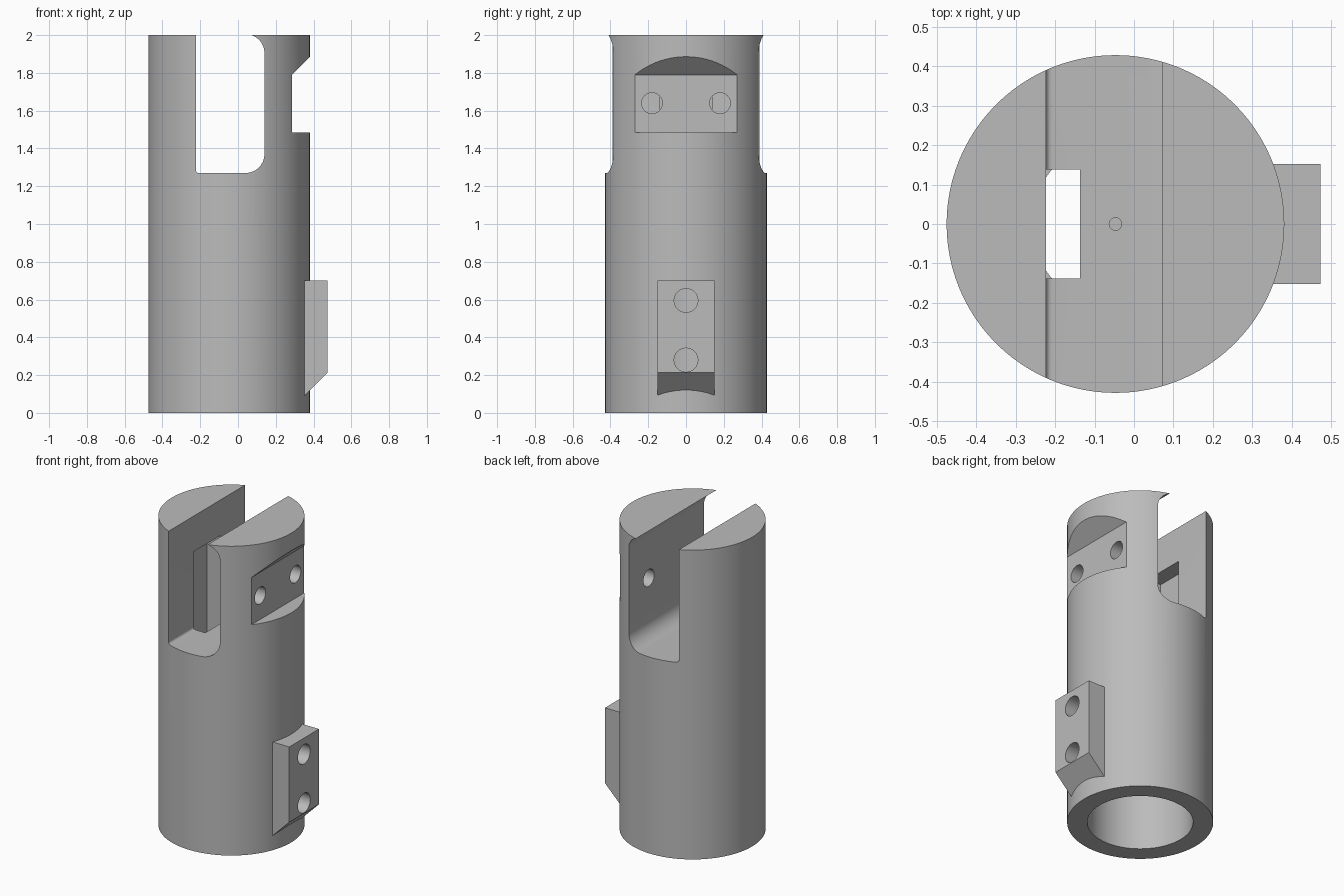
import bpy, bmesh, math
from mathutils import Matrix, Vector

old = bpy.data.objects.get("Cube")
if old:
    bpy.data.objects.remove(old)

grey = bpy.data.materials.new("plain grey")
grey.use_nodes = True
grey.diffuse_color = (0.5, 0.5, 0.5, 1)
grey.node_tree.nodes["Principled BSDF"].inputs["Base Color"].default_value = (0.5, 0.5, 0.5, 1)

AXIS_X = -0.047   # tube centre line


def make(name, bm):
    bmesh.ops.recalc_face_normals(bm, faces=bm.faces)
    mesh = bpy.data.meshes.new(name)
    bm.to_mesh(mesh)
    bm.free()
    mesh.materials.append(grey)
    ob = bpy.data.objects.new(name, mesh)
    bpy.context.collection.objects.link(ob)
    return ob


def cylinder(name, radius, start, end, segments=48):
    start, end = Vector(start), Vector(end)
    d = end - start
    turn = d.to_track_quat('Z', 'Y').to_matrix().to_4x4()
    bm = bmesh.new()
    bmesh.ops.create_cone(bm, cap_ends=True, segments=segments, radius1=radius,
                          radius2=radius, depth=d.length,
                          matrix=Matrix.Translation((start + end) / 2) @ turn)
    return make(name, bm)


def prism(name, profile, half_width):
    """Extrude an x-z profile symmetrically along y."""
    bm = bmesh.new()
    face = bm.faces.new([bm.verts.new((x, -half_width, z)) for x, z in profile])
    new = bmesh.ops.extrude_face_region(bm, geom=[face])["geom"]
    bmesh.ops.translate(bm, vec=(0, 2 * half_width, 0),
                        verts=[v for v in new if isinstance(v, bmesh.types.BMVert)])
    return make(name, bm)


def arc(cx, cz, r, a0, a1, steps=10):
    angles = [math.radians(a0 + (a1 - a0) * i / steps) for i in range(steps + 1)]
    return [(cx + r * math.cos(a), cz + r * math.sin(a)) for a in angles]


def combine(target, tool, operation):
    """Apply a boolean and discard the tool."""
    mod = target.modifiers.new("boolean", 'BOOLEAN')
    mod.operation, mod.object, mod.solver = operation, tool, 'EXACT'
    bpy.context.view_layer.update()
    graph = bpy.context.evaluated_depsgraph_get()
    mesh = bpy.data.meshes.new_from_object(target.evaluated_get(graph))
    target.modifiers.clear()
    target.data = mesh
    bpy.data.objects.remove(tool)


# Tube and the mounting block on its side
body = cylinder("tube_body", 0.428, (AXIS_X, 0, 0), (AXIS_X, 0, 2), 96)
block = prism("mounting_block", [(0.3, 0.04), (0.473, 0.213), (0.473, 0.7), (0.3, 0.7)], 0.152)
combine(body, block, 'UNION')

# Open slot across the top, rounded on its +x side
slot = (arc(-0.208, 1.285, 0.015, 180, 270, 4) + arc(0.04, 1.37, 0.1, 270, 360)
        + arc(0.04, 1.905, 0.1, 0, 72) + [(0.07, 2.1), (-0.223, 2.1)])

cutters = [
    prism("slot_cutter", slot, 0.6),
    # Pocket in the slot wall, opening down through the slot floor
    prism("pocket_cutter", [(-0.32, 1.0), (-0.137, 1.0), (-0.137, 1.5), (-0.2, 1.77), (-0.32, 1.77)], 0.138),
    # Flat recess with a sloped upper edge
    prism("recess_cutter", [(0.285, 1.485), (0.6, 1.485), (0.6, 2.105), (0.285, 1.79)], 0.5),
    # Stepped bore from below
    cylinder("bore_cutter", 0.31, (AXIS_X, 0, -0.1), (AXIS_X, 0, 0.9), 64),
    cylinder("upper_bore_cutter", 0.212, (AXIS_X, 0, 0.8), (AXIS_X, 0, 1.06), 64),
    # Small blind centre hole in the slot floor
    cylinder("centre_hole_cutter", 0.016, (AXIS_X, 0, 1.2), (AXIS_X, 0, 1.4), 16),
]
# Screw holes through the recess and the block
for y in (-0.18, 0.18):
    cutters.append(cylinder("recess_hole_cutter", 0.055, (0.05, y, 1.64), (0.5, y, 1.64), 32))
for z in (0.28, 0.595):
    cutters.append(cylinder("block_hole_cutter", 0.063, (0.1, 0, z), (0.6, 0, z), 32))

for cutter in cutters:
    combine(body, cutter, 'DIFFERENCE')

# Smooth curved walls, keep machined edges sharp
bpy.ops.object.select_all(action='DESELECT')
body.select_set(True)
bpy.context.view_layer.objects.active = body
bpy.ops.object.shade_smooth_by_angle(angle=math.radians(25))
